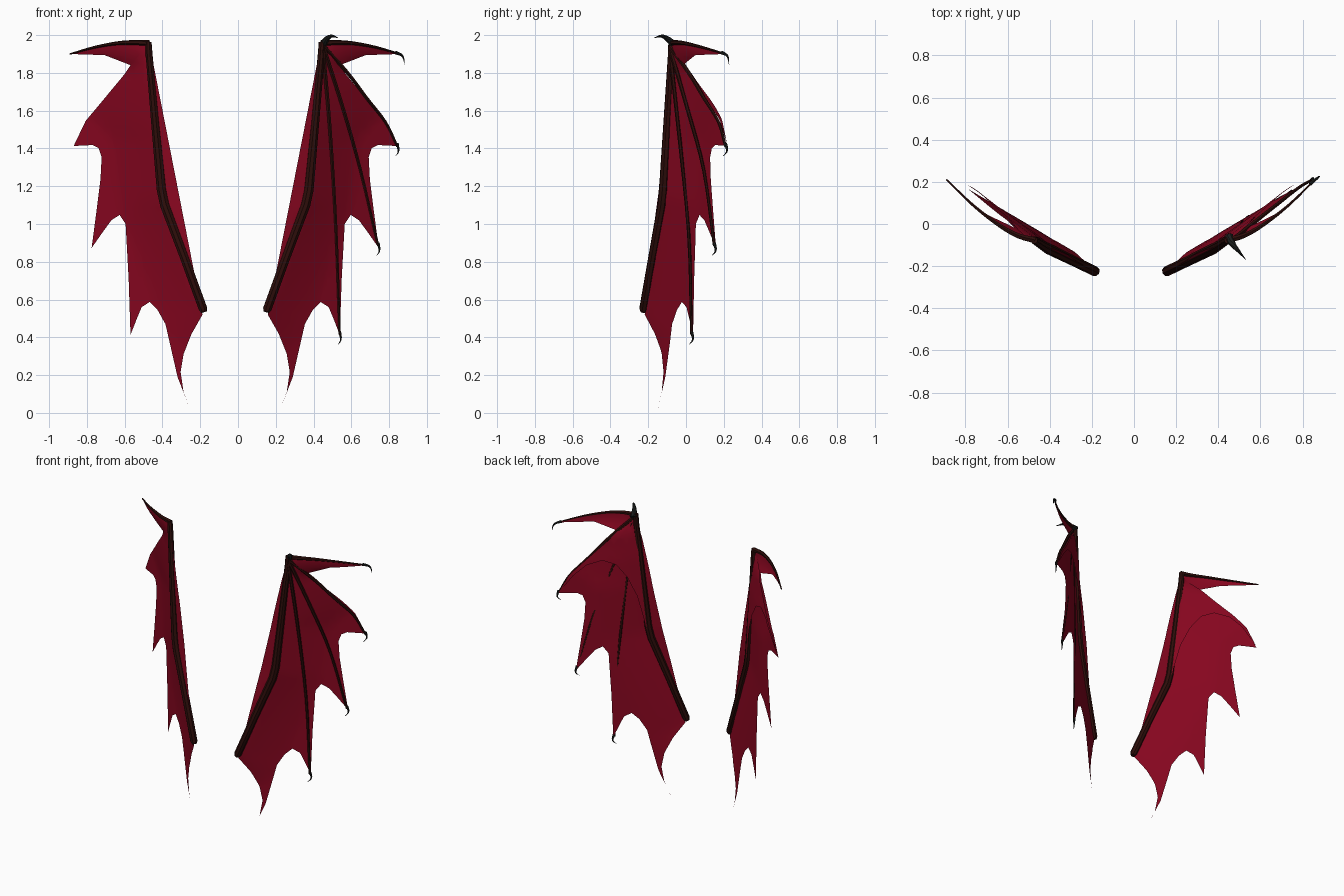
import bpy, bmesh, math
from mathutils import Vector

if "Cube" in bpy.data.objects:
    bpy.data.objects.remove(bpy.data.objects["Cube"])


def material(name, rgb):
    m = bpy.data.materials.new(name)
    m.diffuse_color = (*rgb, 1)
    m.use_nodes = True
    m.node_tree.nodes["Principled BSDF"].inputs["Base Color"].default_value = m.diffuse_color
    return m


RED = material("membrane_red", (0.245, 0.002, 0.014))
BONE = material("bone_brown", (0.026, 0.004, 0.003))
CLAW = material("claw_black", (0.011, 0.013, 0.012))

WRIST, ELBOW, BASE = Vector((0.447, 1.945)), Vector((0.37, 1.14)), Vector((0.15, 0.54))


def clamp(t):
    return max(0, min(1, t))


def seg_dist(p, a, b):
    t = clamp((p - a).dot(b - a) / (b - a).length_squared)
    return (p - a - (b - a) * t).length


def depth(x, z):
    """Cupped wing surface: a slanted sheet pulled forward along the arm and bowed at the top leaf."""
    p = Vector((x, z))
    d = min(seg_dist(p, WRIST, ELBOW), seg_dist(p, ELBOW, BASE))
    pull = 0.035 + 0.024 * clamp((z - 0.54) / 0.6)
    reach = 0.24 + 0.28 * clamp((z - 1.45) / 0.3)
    sheet_y = -0.145 + 0.59 * (x - 0.23) - pull * clamp(1 - d / reach) ** 1.3
    leaf_y = -0.077 + 0.287 * max(0, (x - 0.447) / 0.413) ** 1.5
    w = clamp((z - 1.82) / 0.09)
    return sheet_y * (1 - w) + leaf_y * w


def finish(bm, name, mat, side):
    """Place a right-hand part, or its mirrored twin for side -1."""
    if side < 0:
        for v in bm.verts:
            v.co.x = -v.co.x - 0.03
        bmesh.ops.reverse_faces(bm, faces=bm.faces[:])
    me = bpy.data.meshes.new(name)
    bm.to_mesh(me)
    bm.free()
    me.materials.append(mat)
    ob = bpy.data.objects.new(name, me)
    bpy.context.collection.objects.link(ob)
    bpy.ops.object.select_all(action='DESELECT')
    ob.select_set(True)
    bpy.context.view_layer.objects.active = ob
    bpy.ops.object.shade_smooth_by_angle(angle=math.radians(40))
    return ob


def sheet(name, outline, side, back=None):
    """Flat outline cut into a grid and bent onto the wing surface."""
    bm = bmesh.new()
    f = bm.faces.new([bm.verts.new((x, 0, z)) for x, z in outline])
    f.normal_update()
    bmesh.ops.triangulate(bm, faces=[f], ngon_method='EAR_CLIP')
    for axis, count in ((0, 20), (2, 42)):
        for i in range(1, count):
            co, no = Vector(), Vector()
            co[axis] = i * 0.0473
            no[axis] = 1
            bmesh.ops.bisect_plane(bm, geom=bm.verts[:] + bm.edges[:] + bm.faces[:],
                                   plane_co=co, plane_no=no, dist=1e-5)
    bm.normal_update()
    bmesh.ops.triangulate(bm, faces=bm.faces[:])
    for v in bm.verts:
        v.co.y = depth(v.co.x, v.co.z) + (back(v.co.x, v.co.z) if back else 0)
    bm.normal_update()
    # front sheets face forward, back folds face backward
    facing = 1 if back else -1
    bmesh.ops.reverse_faces(bm, faces=[f for f in bm.faces if f.normal.y * facing < 0])
    return finish(bm, name, RED, side)


def tube(name, pts, radii, mat, side, sides=8):
    """Tapered tube along a path."""
    pts = [Vector(p) for p in pts]
    bm = bmesh.new()
    rings = []
    for i, p in enumerate(pts):
        t = (pts[min(i + 1, len(pts) - 1)] - pts[max(i - 1, 0)]).normalized()
        u = t.cross(Vector((0.5, -0.85, 0.1))).normalized()
        w = t.cross(u)
        rings.append([bm.verts.new(p + radii[i] * (u * math.cos(a) + w * math.sin(a)))
                      for a in (math.tau * k / sides for k in range(sides))])
    for r, s in zip(rings, rings[1:]):
        for k in range(sides):
            n = (k + 1) % sides
            bm.faces.new((r[k], r[n], s[n], s[k]))
    bm.faces.new(rings[0][::-1])
    bm.faces.new(rings[-1])
    bmesh.ops.recalc_face_normals(bm, faces=bm.faces[:])
    return finish(bm, name, mat, side)


def on_wing(pts, shift=0.0):
    return [(x, depth(x, z) + shift, z) for x, z in pts]


def smooth(pts, n=5):
    """Catmull-Rom resampling of a short path."""
    p = [Vector(q) for q in pts]
    p = [2 * p[0] - p[1]] + p + [2 * p[-1] - p[-2]]
    out = []
    for a, b, c, d in zip(p, p[1:], p[2:], p[3:]):
        for i in range(n):
            t = i / n
            out.append(0.5 * (2 * b + (c - a) * t + (2 * a - 5 * b + 4 * c - d) * t * t
                              + (3 * b - a - 3 * c + d) * t ** 3))
    return out + [p[-2]]


def taper(pts, a, b):
    n = len(pts) - 1
    return [a + (b - a) * i / n for i in range(n + 1)]


# Scalloped edge of the membrane, from the arm base out to the top leaf
OUTLINE = [
    (0.158, 0.52), (0.216, 0.418), (0.258, 0.312), (0.274, 0.217), (0.258, 0.11),
    (0.221, 0.012), (0.29, 0.19), (0.354, 0.47), (0.396, 0.545), (0.438, 0.587),
    (0.48, 0.56), (0.505, 0.5), (0.539, 0.413), (0.549, 0.71), (0.565, 1.0), (0.597, 1.048),
    (0.64, 1.02), (0.682, 0.963), (0.745, 0.873), (0.719, 1.07), (0.698, 1.238),
    (0.692, 1.354), (0.708, 1.402), (0.74, 1.418), (0.84, 1.413), (0.777, 1.545),
    (0.671, 1.672), (0.57, 1.794), (0.539, 1.841), (0.676, 1.894), (0.856, 1.9),
    (0.729, 1.942), (0.597, 1.965), (0.44, 1.96)]

# Overlapping fold on the back of the wing
FOLD = [(0.37, 1.16), (0.42, 1.4), (0.47, 1.53), (0.53, 1.62), (0.6, 1.65), (0.68, 1.62),
        (0.75, 1.545), (0.835, 1.42), (0.777, 1.545), (0.671, 1.672), (0.57, 1.794),
        (0.539, 1.841), (0.44, 1.95)]

LEAF = [(0.44, 1.957), (0.52, 1.961), (0.61, 1.957), (0.73, 1.936), (0.86, 1.9)]


def fold_lift(x, z):
    return 0.004 + 0.022 * clamp((1.95 - z) / 0.3) * clamp((0.85 - x) / 0.15)


for side, label in ((1, "right"), (-1, "left")):
    sheet(label + "_membrane", OUTLINE, side)
    sheet(label + "_back_fold", FOLD, side, fold_lift)

    # Arm bone with a bend at the elbow
    arm = on_wing([(0.444, 1.963), (0.441, 1.9), (0.408, 1.53), (0.375, 1.18),
                   (0.358, 1.1), (0.257, 0.83), (0.155, 0.55), (0.15, 0.534)])
    tube(label + "_arm", arm, [0.017, 0.019, 0.022, 0.026, 0.026, 0.024, 0.024, 0.016],
         BONE, side)

    # Bone along the top leaf
    leaf = smooth(on_wing(LEAF), 3)
    tube(label + "_top_finger", leaf, taper(leaf, 0.016, 0.004), BONE, side, 6)

# Finger bones and their claws, on the right wing only
FINGERS = {
    "upper": [(0.455, 1.94), (0.58, 1.8), (0.685, 1.662), (0.782, 1.538), (0.843, 1.412)],
    "middle": [(0.455, 1.93), (0.56, 1.6), (0.65, 1.28), (0.742, 0.885)],
    "lower": [(0.45, 1.92), (0.487, 1.5), (0.52, 0.95), (0.538, 0.415)]}
for label, pts in FINGERS.items():
    path = smooth(on_wing(pts, -0.008), 4)
    tube(label + "_finger", path, taper(path, 0.012, 0.007), BONE, 1, 6)
    x, y, z = path[-1]
    claw = smooth([(x, y, z + 0.015), (x + 0.006, y + 0.008, z - 0.015),
                   (x + 0.004, y + 0.004, z - 0.035), (x - 0.008, y - 0.012, z - 0.052)], 3)
    tube(label + "_claw", claw, taper(claw, 0.009, 0.001), CLAW, 1, 6)

# Hooked claw at the end of the top finger
hook = smooth([(0.835, 0.19, 1.907), (0.865, 0.214, 1.895), (0.877, 0.224, 1.875),
               (0.882, 0.228, 1.845)], 3)
tube("top_claw", hook, taper(hook, 0.01, 0.001), CLAW, 1, 6)

# Thumb claw curling forward at the wrist
thumb = smooth([(0.45, -0.06, 1.945), (0.468, -0.095, 1.978), (0.497, -0.13, 1.995),
                (0.53, -0.168, 1.985)], 4)
tube("thumb_claw", thumb, taper(thumb, 0.022, 0.001), CLAW, 1, 8)
